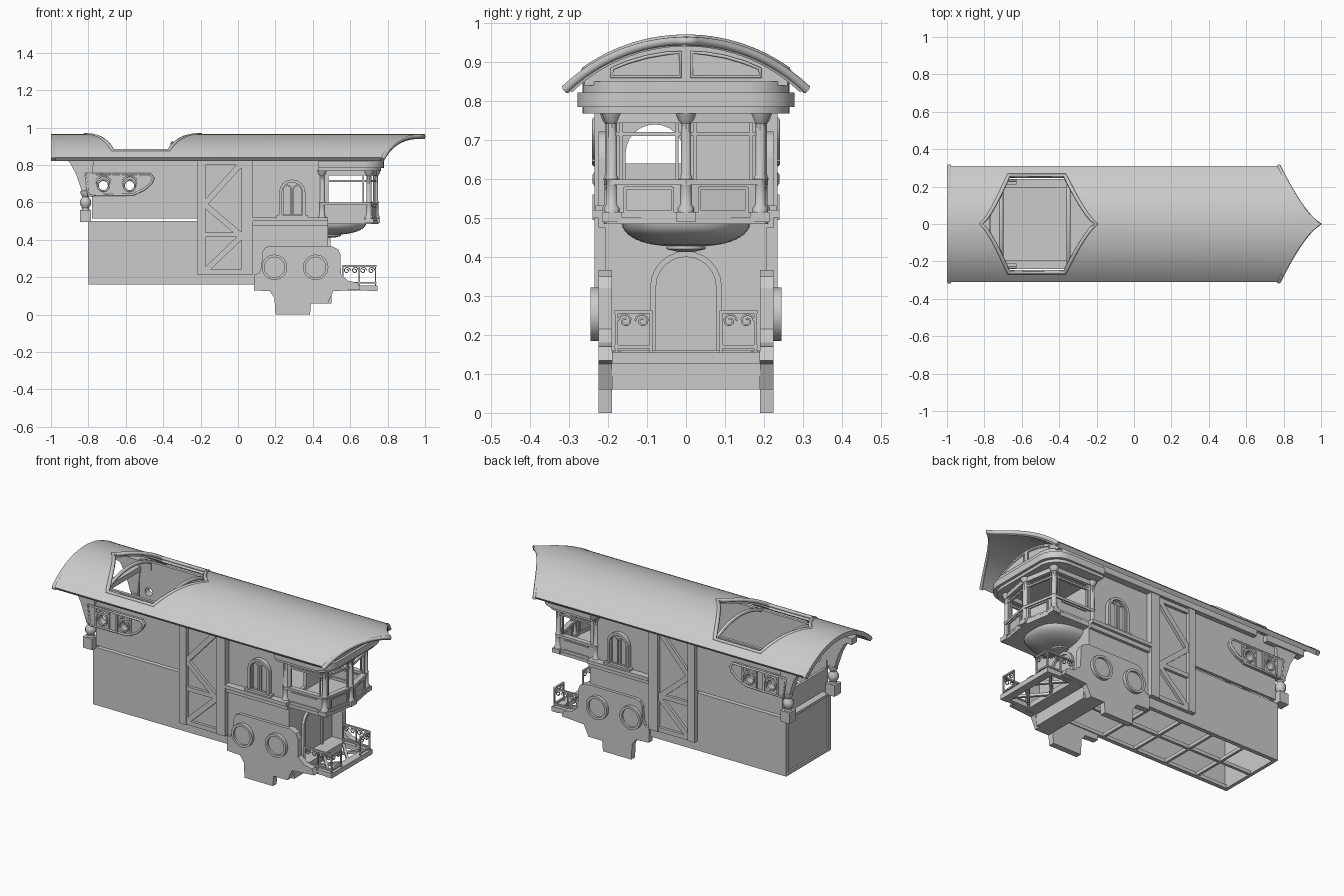
import bpy, bmesh, math
from mathutils import Vector

if "Cube" in bpy.data.objects:
    bpy.data.objects.remove(bpy.data.objects["Cube"])

grey = bpy.data.materials.new("plain grey")
grey.use_nodes = True
grey.diffuse_color = (0.6, 0.6, 0.6, 1)
grey.node_tree.nodes["Principled BSDF"].inputs["Base Color"].default_value = (0.6, 0.6, 0.6, 1)
SIDES = (("right", -1), ("left", 1))


def smooth_shade(ob):
    bpy.ops.object.select_all(action='DESELECT')
    ob.select_set(True)
    bpy.context.view_layer.objects.active = ob
    bpy.ops.object.shade_smooth_by_angle(angle=math.radians(35))


def finish(name, bm, smooth=False):
    bmesh.ops.recalc_face_normals(bm, faces=bm.faces)
    me = bpy.data.meshes.new(name)
    bm.to_mesh(me)
    bm.free()
    me.materials.append(grey)
    ob = bpy.data.objects.new(name, me)
    bpy.context.collection.objects.link(ob)
    if smooth:
        smooth_shade(ob)
    return ob


def prism(name, pts, axis, a, b, smooth=False):
    """Extrude a 2D outline along one axis from a to b."""
    place = {'x': lambda u, v: (a, u, v), 'y': lambda u, v: (u, a, v), 'z': lambda u, v: (u, v, a)}[axis]
    bm = bmesh.new()
    face = bm.faces.new([bm.verts.new(place(u, v)) for u, v in pts])
    new = bmesh.ops.extrude_face_region(bm, geom=[face])['geom']
    move = Vector([b - a if c == axis else 0 for c in 'xyz'])
    bmesh.ops.translate(bm, verts=[g for g in new if isinstance(g, bmesh.types.BMVert)], vec=move)
    return finish(name, bm, smooth)


def box(name, x0, x1, y0, y1, z0, z1):
    return prism(name, [(x0, y0), (x1, y0), (x1, y1), (x0, y1)], 'z', z0, z1)


def bar(name, p, q, w, h):
    """Square beam from p to q, w wide sideways and h tall."""
    p, q = Vector(p), Vector(q)
    d = (q - p).normalized()
    side = d.cross(Vector((0, 0, 1)) if abs(d.z) < 0.9 else Vector((0, 1, 0))).normalized()
    up = side.cross(d)
    bm = bmesh.new()
    ends = [[bm.verts.new(e + side * w / 2 * i + up * h / 2 * j) for i, j in ((-1, -1), (1, -1), (1, 1), (-1, 1))]
            for e in (p, q)]
    for e in ends:
        bm.faces.new(e)
    for k in range(4):
        n = (k + 1) % 4
        bm.faces.new((ends[0][k], ends[0][n], ends[1][n], ends[1][k]))
    return finish(name, bm)


def lathe(name, x, y, profile, n=12):
    """Turned post from (radius, height) pairs."""
    bm = bmesh.new()
    rings = [[bm.verts.new((x + r * math.cos(math.tau * k / n), y + r * math.sin(math.tau * k / n), z))
              for k in range(n)] for r, z in profile]
    for lo, hi in zip(rings, rings[1:]):
        for k in range(n):
            bm.faces.new((lo[k], lo[(k + 1) % n], hi[(k + 1) % n], hi[k]))
    bm.faces.new(rings[0])
    bm.faces.new(rings[-1])
    return finish(name, bm, True)


def tube(name, pts, r, closed=False):
    cu = bpy.data.curves.new(name, 'CURVE')
    cu.dimensions, cu.bevel_depth, cu.bevel_resolution = '3D', r, 1
    sp = cu.splines.new('POLY')
    sp.points.add(len(pts) - 1)
    for q, p in zip(sp.points, pts):
        q.co = (*p, 1)
    sp.use_cyclic_u = closed
    cu.materials.append(grey)
    ob = bpy.data.objects.new(name, cu)
    bpy.context.collection.objects.link(ob)


def apply(ob, m):
    bpy.context.view_layer.objects.active = ob
    bpy.ops.object.modifier_apply(modifier=m.name)


def cut(ob, cutter):
    m = ob.modifiers.new("opening", 'BOOLEAN')
    m.operation, m.object, m.solver = 'DIFFERENCE', cutter, 'EXACT'
    apply(ob, m)
    bpy.data.objects.remove(cutter)


def circle(cx, cz, r, n=28):
    return [(cx + r * math.cos(math.tau * k / n), cz + r * math.sin(math.tau * k / n)) for k in range(n)]


def arch(c, w, z0, z1, n=12):
    """Round-topped doorway outline, half width w."""
    return [(c - w, z0), (c + w, z0)] + [(c + w * math.cos(math.pi * k / n), z1 - w + w * math.sin(math.pi * k / n))
                                        for k in range(n + 1)]


# roof: arched sheet, pointed at the front, with a pointed skylight
RAD, TOP, HALF, SKY = 0.447, 0.965, 0.31, 0.26
roof_z = lambda y: TOP - RAD + math.sqrt(RAD * RAD - y * y)
front = lambda y: 1 - 0.22 * (abs(y) / HALF) ** 0.7
sky_l = lambda y: -0.82 + 0.15 * min(1, abs(y) / SKY) ** 0.75
sky_r = lambda y: -0.2 - 0.17 * min(1, abs(y) / SKY) ** 0.75
ys = [-HALF, -0.285] + [SKY * k / 12 for k in range(-12, 13)] + [0.285, HALF]
bm = bmesh.new()
rows = [[bm.verts.new((x, y, roof_z(y))) for x in (-1, sky_l(y), sky_r(y), front(y))] for y in ys]
for i, (a, b) in enumerate(zip(rows, rows[1:])):
    for k in range(3):
        if k != 1 or abs(ys[i] + ys[i + 1]) / 2 > SKY:
            bm.faces.new((a[k], a[k + 1], b[k + 1], b[k]))
roof = finish("roof", bm)
m = roof.modifiers.new("thickness", 'SOLIDIFY')
m.thickness, m.offset = 0.025, -1 if roof.data.polygons[0].normal.z > 0 else 1
apply(roof, m)
smooth_shade(roof)
inner = ys[2:-2]
tube("skylight_rim", [(sky_l(y), y, roof_z(y) - 0.005) for y in inner]
     + [(sky_r(y), y, roof_z(y) - 0.005) for y in reversed(inner)], 0.011, True)
tube("roof_back_trim", [(-0.988, y, roof_z(y) - 0.011) for y in ys], 0.012)
tube("roof_front_trim", [(front(y) - 0.008, y, roof_z(y) - 0.011) for y in ys], 0.012)
for x in (-0.71, -0.35):
    tube("skylight_rafter", [(x, y, roof_z(y) - 0.05) for y in ys[4:-4]], 0.011)

# walls and floors
for side, s in SIDES:
    box(side + "_lower_wall", -0.8, 0.48, s * 0.195, s * 0.208, 0.16, 0.5)
    wall = box(side + "_upper_wall", -0.78, -0.2, s * 0.195, s * 0.212, 0.515, 0.87)
    shape = [(-0.815, 0.752), (-0.47, 0.752), (-0.453, 0.73), (-0.462, 0.705), (-0.5, 0.67), (-0.56, 0.642),
             (-0.8, 0.637)]
    panel = prism(side + "_round_window_panel", shape, 'y', s * 0.205, s * 0.235)
    tube(side + "_panel_edge", [(u, s * 0.234, v) for u, v in shape], 0.007, True)
    for x in (-0.72, -0.58):
        for ob in (wall, panel):
            cut(ob, prism("cutter", circle(x, 0.69, 0.024), 'y', s * 0.1, s * 0.3))
        tube(side + "_round_window_rim", [(u, s * 0.236, v) for u, v in circle(x, 0.69, 0.03)], 0.005, True)
        for dx in (-0.045, 0.045):
            bar(side + "_panel_rib", (x + dx, s * 0.236, 0.645), (x + dx, s * 0.236, 0.75), 0.01, 0.01)
        tube(side + "_panel_arch", [(u, s * 0.235, v) for u, v in arch(x, 0.042, 0.69, 0.74)[2:]], 0.005)
    box(side + "_front_wall_side", 0.05, 0.48, s * 0.18, s * 0.2, 0.49, 0.87)
    box(side + "_eave_beam", -0.63, 0.5, s * 0.2, s * 0.24, 0.83, 0.862)

    # timber frame with zigzag bracing
    box(side + "_frame_backing", -0.2, 0.06, s * 0.195, s * 0.213, 0.22, 0.87)
    box(side + "_frame_back_post", -0.22, -0.175, s * 0.195, s * 0.235, 0.215, 0.86)
    box(side + "_frame_front_post", 0.02, 0.08, s * 0.195, s * 0.235, 0.215, 0.86)
    for z in (0.215, 0.415, 0.8):
        box(side + "_frame_rail", -0.22, 0.08, s * 0.195, s * 0.229, z, z + 0.025)
    zig = [(0.02, 0.81), (-0.18, 0.59), (0.02, 0.42), (-0.18, 0.23)]
    for (xa, za), (xb, zb) in zip(zig, zig[1:]):
        bar(side + "_zigzag_brace", (xa, s * 0.215, za), (xb, s * 0.215, zb), 0.028, 0.03)

    # twin arched side window over a ledge
    box(side + "_ledge", 0.08, 0.48, s * 0.19, s * 0.24, 0.5, 0.52)
    box(side + "_ledge_moulding", 0.08, 0.48, s * 0.19, s * 0.225, 0.475, 0.5)
    rim = prism(side + "_window_surround", arch(0.29, 0.07, 0.525, 0.722), 'y', s * 0.195, s * 0.225)
    cut(rim, prism("cutter", arch(0.29, 0.055, 0.5, 0.707), 'y', s * 0.204, s * 0.3))
    for x in (0.262, 0.318):
        light = prism(side + "_window_light", arch(x, 0.026, 0.525, 0.695), 'y', s * 0.195, s * 0.216)
        cut(light, prism("cutter", arch(x, 0.018, 0.535, 0.687), 'y', s * 0.203, s * 0.3))
    box(side + "_window_sill", 0.205, 0.375, s * 0.195, s * 0.232, 0.52, 0.532)

    # side support plate with two round bosses
    prism(side + "_support_plate", [(0.085, 0.13), (0.085, 0.215), (0.11, 0.22), (0.125, 0.25), (0.13, 0.335),
          (0.145, 0.358), (0.17, 0.367), (0.5, 0.367), (0.535, 0.35), (0.548, 0.32), (0.55, 0.215), (0.59, 0.18),
          (0.64, 0.17), (0.655, 0.135), (0.51, 0.125), (0.48, 0.06), (0.39, 0.06), (0.385, 0), (0.2, 0),
          (0.195, 0.09), (0.17, 0.125)], 'y', s * 0.19, s * 0.225)
    for x in (0.195, 0.415):
        boss = prism(side + "_round_boss", circle(x, 0.253, 0.068), 'y', s * 0.2, s * 0.245, True)
        cut(boss, prism("cutter", circle(x, 0.253, 0.054), 'y', s * 0.232, s * 0.3))

    # turned rear column and sloping bracket
    box(side + "_column_base", -0.845, -0.785, s * 0.18, s * 0.24, 0.495, 0.56)
    lathe(side + "_rear_column", -0.815, s * 0.21, [(0.022, 0.555), (0.018, 0.57), (0.03, 0.59), (0.03, 0.61),
          (0.016, 0.63), (0.026, 0.645), (0.026, 0.66), (0.016, 0.67), (0.02, 0.7)])
    prism(side + "_rear_bracket", [(-0.835, 0.66), (-0.79, 0.66), (-0.77, 0.83), (-0.925, 0.83), (-0.9, 0.815),
          (-0.865, 0.75)], 'y', s * 0.19, s * 0.23)
    box(side + "_rear_eave", -0.95, -0.7, s * 0.19, s * 0.24, 0.825, 0.862)

box("upper_floor", -0.8, 0.48, -0.2, 0.2, 0.485, 0.497)
box("rear_lower_wall", -0.79, -0.78, -0.2, 0.2, 0.16, 0.5)
box("rear_parapet", -0.78, -0.765, -0.2, 0.2, 0.515, 0.64)
box("rear_tie_beam", -0.81, -0.77, -0.21, 0.21, 0.8, 0.83)
for y in (-0.2, 0.185):
    box("rear_wall_stile", -0.8, -0.78, y, y + 0.015, 0.16, 0.5)
for z in (0.16, 0.485):
    box("rear_wall_rail", -0.8, -0.78, -0.2, 0.2, z, z + 0.015)
for y in (-0.192, 0, 0.192):
    box("floor_beam", -0.8, 0.45, y - 0.008, y + 0.008, 0.16, 0.18)
for k in range(5):
    box("floor_joist", -0.8 + 0.21 * k, -0.785 + 0.21 * k, -0.2, 0.2, 0.16, 0.18)

# front wall, door and inner partition
box("front_wall", 0.465, 0.48, -0.2, 0.2, 0.13, 0.49)
door = prism("door_surround", arch(0, 0.092, 0.155, 0.415), 'x', 0.475, 0.495)
cut(door, prism("cutter", arch(0, 0.077, 0.1, 0.4), 'x', 0.484, 0.6))
part = prism("inner_partition", [(-0.2, 0.49), (0.2, 0.49), (0.2, 0.86), (-0.2, 0.86)], 'x', 0.43, 0.45)
cut(part, prism("cutter", arch(-0.08, 0.075, 0.52, 0.74), 'x', 0.3, 0.6))

# window bay: slightly bowed plan
bay = [(0.45, -0.195), (0.70, -0.19), (0.735, 0), (0.70, 0.19), (0.45, 0.195)]
sill = [(x + (0.015 if x > 0.5 else 0), y * 1.08) for x, y in bay]
prism("bay_floor", sill, 'z', 0.485, 0.503)
for (xa, ya), (xb, yb) in zip(bay, bay[1:]):
    at = lambda t, z: (xa + (xb - xa) * t, ya + (yb - ya) * t, z)
    bar("bay_lower_panel", at(0, 0.545), at(1, 0.545), 0.012, 0.1)
    for z, w, h in ((0.592, 0.03, 0.014), (0.715, 0.012, 0.01), (0.758, 0.02, 0.03), (0.508, 0.025, 0.012)):
        bar("bay_rail", at(0, z), at(1, z), w, h)
    for t in (0.18, 0.82):
        bar("panel_stile", at(t, 0.51), at(t, 0.58), 0.026, 0.008)
    for z in (0.515, 0.577):
        bar("panel_moulding", at(0.18, z), at(0.82, z), 0.026, 0.008)
    for t in (0.12, 0.88):
        bar("window_mullion", at(t, 0.59), at(t, 0.76), 0.008, 0.008)
for x, y in bay:
    box("bay_post_foot", x - 0.024, x + 0.024, y - 0.024, y + 0.024, 0.49, 0.515)
    lathe("bay_post", x, y, [(0.022, 0.51), (0.022, 0.525), (0.015, 0.535), (0.015, 0.595), (0.018, 0.6),
                             (0.014, 0.61), (0.014, 0.742), (0.02, 0.75), (0.028, 0.77)], 10)

# rounded bowl under the bay
bm = bmesh.new()
bmesh.ops.create_uvsphere(bm, u_segments=32, v_segments=16, radius=1)
bmesh.ops.bisect_plane(bm, geom=bm.verts[:] + bm.edges[:] + bm.faces[:], plane_co=(0, 0, 0),
                       plane_no=(0, 0, 1), clear_outer=True)
for v in bm.verts:
    px, py = (math.copysign(abs(c) ** 0.75, c) for c in v.co.xy)
    v.co = (0.47 + 0.215 * px, 0.165 * py, 0.488 + 0.062 * v.co.z)
finish("bay_bowl", bm, True)
lathe("bowl_pendant", 0.5, 0, [(0.02, 0.413), (0.05, 0.42), (0.05, 0.432), (0.03, 0.44)], 16)


# rounded cornice and front gable
def rounded(xf, w, r=0.11, n=8):
    half = [(xf - r + r * math.sin(math.pi / 2 * k / n), w - r + r * math.cos(math.pi / 2 * k / n))
            for k in range(n + 1)]
    return [(0.43, w)] + half + [(x, -y) for x, y in reversed(half)] + [(0.43, -w)]


prism("lower_cornice", rounded(0.765, 0.265), 'z', 0.768, 0.79, True)
prism("main_cornice", rounded(0.78, 0.278), 'z', 0.785, 0.822, True)
prism("upper_cornice", rounded(0.765, 0.266), 'z', 0.82, 0.85, True)
steps = [0.26 - 0.52 * k / 16 for k in range(17)]
prism("front_gable", [(-0.26, 0.84), (0.26, 0.84)] + [(y, roof_z(y) - 0.02) for y in steps], 'x', 0.70, 0.73)
for side, s in SIDES:
    tube(side + "_gable_panel_moulding", [(0.732, s * 0.015, 0.862), (0.732, s * 0.19, 0.862)]
         + [(0.732, s * y, roof_z(y) - 0.04) for y in (0.19, 0.15, 0.1, 0.05, 0.015)], 0.005, True)

# front platform: open frame with cross bracing
box("platform_step", 0.47, 0.57, -0.19, 0.19, 0.13, 0.16)
box("axle_box", 0.39, 0.5, -0.19, 0.19, 0.06, 0.13)
box("platform_front_beam", 0.70, 0.745, -0.19, 0.19, 0.127, 0.155)
for side, s in SIDES:
    box(side + "_platform_beam", 0.55, 0.74, s * 0.165, s * 0.19, 0.13, 0.157)
    bar(side + "_platform_brace", (0.56, 0, 0.145), (0.72, s * 0.18, 0.145), 0.015, 0.015)
    bar(side + "_platform_cross", (0.56, s * 0.18, 0.145), (0.72, 0, 0.145), 0.015, 0.015)

    # railing with scrollwork, along the side and the front corner
    corner = (0.735, s * 0.178)
    for start in ((0.56, s * 0.178), (0.735, s * 0.09)):
        on = lambda t, z: (start[0] + (corner[0] - start[0]) * t, start[1] + (corner[1] - start[1]) * t, z)
        length = math.dist(start, corner)
        for z in (0.17, 0.26):
            bar(side + "_rail", on(0, z), on(1, z), 0.011, 0.009)
        count = round(length / 0.044)
        for k in range(0, count + 1, 2):
            bar(side + "_baluster", on(k / count, 0.15), on(k / count, 0.262), 0.007, 0.007)
        for k in range(count):
            tube(side + "_scroll", [on((k + 0.5) / count + (0.019 - 0.0012 * i) * math.cos(i * 0.7) / length,
                 0.236 + (0.019 - 0.0012 * i) * math.sin(i * 0.7)) for i in range(13)], 0.003)
